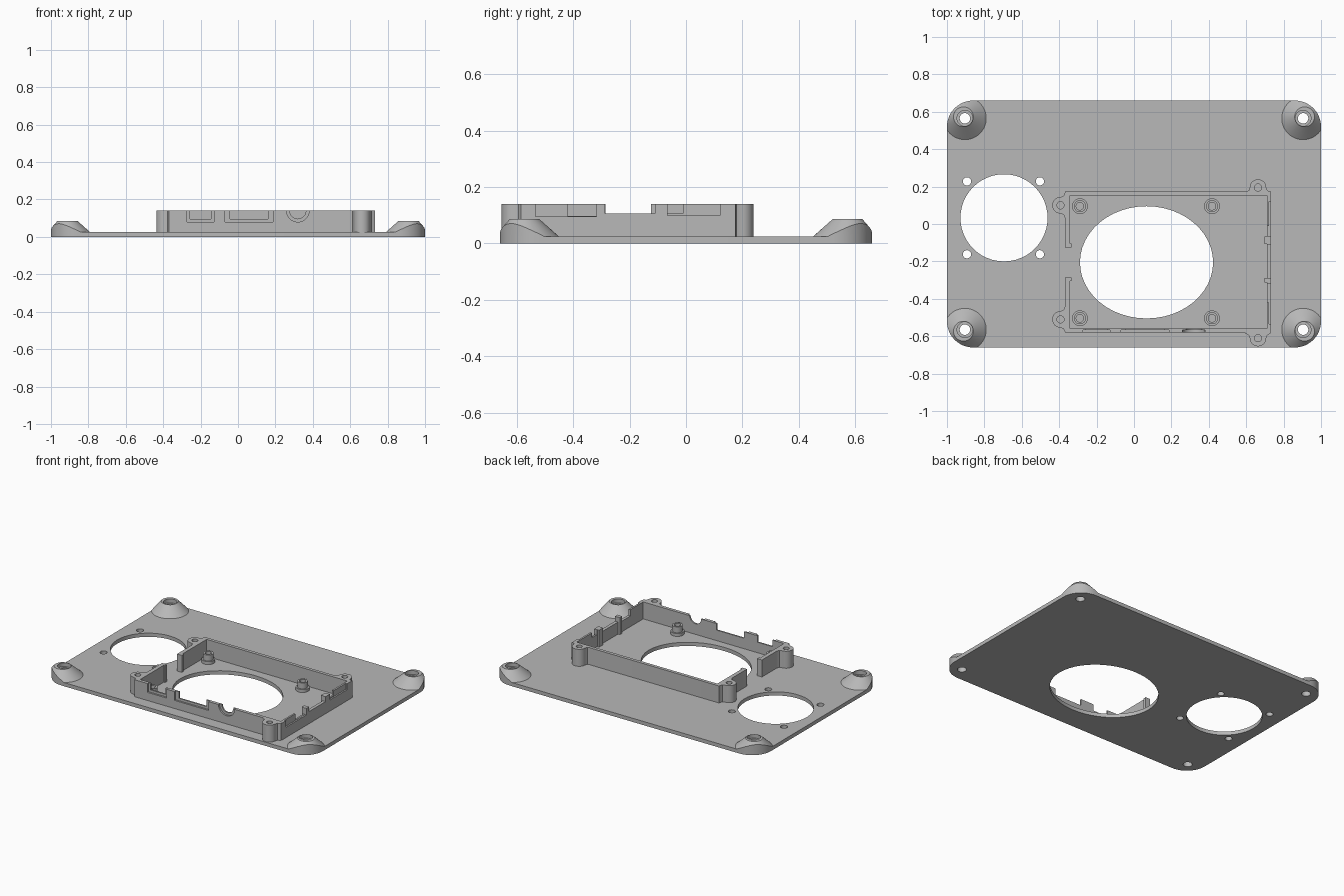
import bpy, bmesh, math
from mathutils import Vector

if "Cube" in bpy.data.objects:
    bpy.data.objects.remove(bpy.data.objects["Cube"])

grey = bpy.data.materials.new("plain grey")
grey.use_nodes = True
COLOUR = (0.48, 0.48, 0.48, 1)
grey.diffuse_color = COLOUR
grey.node_tree.nodes["Principled BSDF"].inputs["Base Color"].default_value = COLOUR

PLATE = 0.025   # plate thickness
RIM = 0.14      # top of the frame


def finish(bm, name):
    bmesh.ops.recalc_face_normals(bm, faces=bm.faces)
    mesh = bpy.data.meshes.new(name)
    bm.to_mesh(mesh)
    bm.free()
    mesh.materials.append(grey)
    obj = bpy.data.objects.new(name, mesh)
    bpy.context.collection.objects.link(obj)
    return obj


def prism(name, points, z0, z1):
    bm = bmesh.new()
    face = bm.faces.new([bm.verts.new((x, y, z0)) for x, y in points])
    top = bmesh.ops.extrude_face_region(bm, geom=[face])["geom"]
    for v in top:
        if isinstance(v, bmesh.types.BMVert):
            v.co.z = z1
    return finish(bm, name)


def box(name, x0, x1, y0, y1, z0, z1):
    return prism(name, [(x0, y0), (x1, y0), (x1, y1), (x0, y1)], z0, z1)


def ellipse(cx, cy, rx, ry, n=48):
    return [(cx + rx * math.cos(math.tau * i / n), cy + ry * math.sin(math.tau * i / n))
            for i in range(n)]


def cyl(name, x, y, r, z0, z1, ry=None):
    return prism(name, ellipse(x, y, r, ry or r), z0, z1)


def rounded_rect(hx, hy, r, n=12):
    pts = []
    for k, (sx, sy) in enumerate([(1, 1), (-1, 1), (-1, -1), (1, -1)]):
        for i in range(n + 1):
            a = math.pi / 2 * (k + i / n)
            pts.append((sx * (hx - r) + r * math.cos(a), sy * (hy - r) + r * math.sin(a)))
    return pts


def boolean(obj, tool, op="DIFFERENCE"):
    """Apply one boolean and discard the tool."""
    tool.hide_render = True
    mod = obj.modifiers.new("cut", "BOOLEAN")
    mod.operation, mod.solver, mod.object = op, "EXACT", tool
    bpy.context.view_layer.update()
    deps = bpy.context.evaluated_depsgraph_get()
    mesh = bpy.data.meshes.new_from_object(obj.evaluated_get(deps))
    obj.modifiers.clear()
    obj.data = mesh
    bpy.data.objects.remove(tool)


def smooth(obj):
    bpy.ops.object.select_all(action="DESELECT")
    obj.select_set(True)
    bpy.context.view_layer.objects.active = obj
    bpy.ops.object.shade_smooth_by_angle(angle=math.radians(30))


# Base plate with fan opening, screw holes and large oval opening
plate_outline = rounded_rect(1, 0.66, 0.14)
plate = prism("base_plate", plate_outline, 0, PLATE)
boolean(plate, cyl("fan_cut", -0.695, 0.033, 0.233, -1, 1))
boolean(plate, cyl("oval_cut", 0.067, -0.205, 0.356, -1, 1, ry=0.3))
for sx in (-1, 1):
    for sy in (-1, 1):
        boolean(plate, cyl("screw_cut", -0.698 + sx * 0.195, 0.033 + sy * 0.195, 0.022, -1, 1))
        boolean(plate, cyl("corner_cut", sx * 0.904, sy * 0.565, 0.028, -1, 1))
smooth(plate)

# Conical corner bosses, trimmed to the plate outline
for sx, side in ((-1, "right"), (1, "left")):
    for sy, end in ((-1, "front"), (1, "back")):
        x, y = sx * 0.904, sy * 0.565
        bm = bmesh.new()
        bmesh.ops.create_cone(bm, cap_ends=True, segments=64, radius1=0.114, radius2=0.053,
                              depth=0.061)
        for v in bm.verts:
            shift = 0.008 if v.co.z > 0 else 0
            v.co += Vector((x + sx * shift, y + sy * shift, PLATE + 0.0305))
        boss = finish(bm, f"{end}_{side}_boss")
        boolean(boss, prism("trim", plate_outline, -0.5, 0.5), "INTERSECT")
        boolean(boss, cyl("bore", x, y, 0.028, -1, 1))
        boolean(boss, cyl("counterbore", x, y, 0.042, 0.06, 1))
        smooth(boss)

# Raised frame with screw lugs: centre and outward direction of each lug
LUGS = [(0.663, 0.195, 0, 1), (0.663, -0.61, 0, -1), (-0.393, 0.1, -1, 0), (-0.393, -0.51, -1, 0)]
frame = box("frame", -0.369, 0.733, -0.58, 0.175, 0.02, RIM)
for x, y, dx, dy in LUGS:
    r = 0.044
    boolean(frame, cyl("lug", x, y, r, 0.02, RIM), "UNION")
    flare = [(-0.07, -0.045), (0.07, -0.045), (0.07, -0.025), (0.05, -0.016), (r, 0),
             (-r, 0), (-0.05, -0.016), (-0.07, -0.025)]
    pts = [(x + u * dy + w * dx, y - u * dx + w * dy) for u, w in flare]
    pts = [(min(px, 0.73), min(max(py, -0.65), 0.172) if dx else py) for px, py in pts]
    boolean(frame, prism("flare", pts, 0.02, RIM), "UNION")
boolean(frame, box("inside", -0.342, 0.711, -0.558, 0.153, -1, 1))
for x, y, dx, dy in LUGS:
    boolean(frame, cyl("lug_hole", x, y, 0.019, PLATE, 1))

# Front wall connector openings: shallow outer recess, smaller through opening
for x0, x1, edge in ((-0.272, -0.128, 0.016), (-0.07, 0.187, 0.026)):
    boolean(frame, box("recess", x0, x1, -0.6, -0.568, 0.08, 1))
    boolean(frame, box("opening", x0 + edge, x1 - edge, -0.6, -0.54, 0.096, 1))

# Round front opening
for r, y1 in ((0.06, -0.568), (0.043, -0.54)):
    tool = cyl("round_opening", 0, 0, r, 0, y1 + 0.6)
    for v in tool.data.vertices:
        px, py, pz = v.co
        v.co = (0.32 + px, -0.6 + pz, RIM + py)
    tool.data.flip_normals()
    boolean(frame, tool)

# Left wall openings, leaving two posts standing
for y0, y1, z in ((-0.42, -0.317, 0.097), (-0.288, -0.11, 0.107), (-0.065, -0.01, 0.107)):
    boolean(frame, box("side_opening", 0.69, 0.75, y0, y1, z, 1))
for y0, y1, z in ((-0.534, -0.317, 0.095), (-0.065, 0.12, 0.1)):
    boolean(frame, box("side_recess", 0.723, 0.75, y0, y1, z, 1))

# Right wall gap
boolean(frame, box("gap", -0.4, -0.33, -0.285, -0.125, PLATE, 1))
smooth(frame)

# Thickened posts inside the left wall and at the right gap
for i, (x0, x1, y0, y1) in enumerate([(0.697, 0.713, -0.313, -0.288), (0.697, 0.713, -0.108, -0.067),
                                      (-0.344, -0.333, -0.305, -0.285),
                                      (-0.344, -0.333, -0.125, -0.105)]):
    box(f"wall_rib_{i + 1}", x0, x1, y0, y1, 0.02, RIM)

# Stepped standoffs inside the frame
for i, (x, y) in enumerate([(-0.289, 0.095), (0.417, 0.095), (-0.289, -0.504), (0.417, -0.504)]):
    post = cyl(f"standoff_{i + 1}", x, y, 0.042, 0.02, 0.045)
    boolean(post, cyl("neck", x, y, 0.032, 0.03, 0.085), "UNION")
    boolean(post, cyl("bore", x, y, 0.02, PLATE, 1))
    smooth(post)
